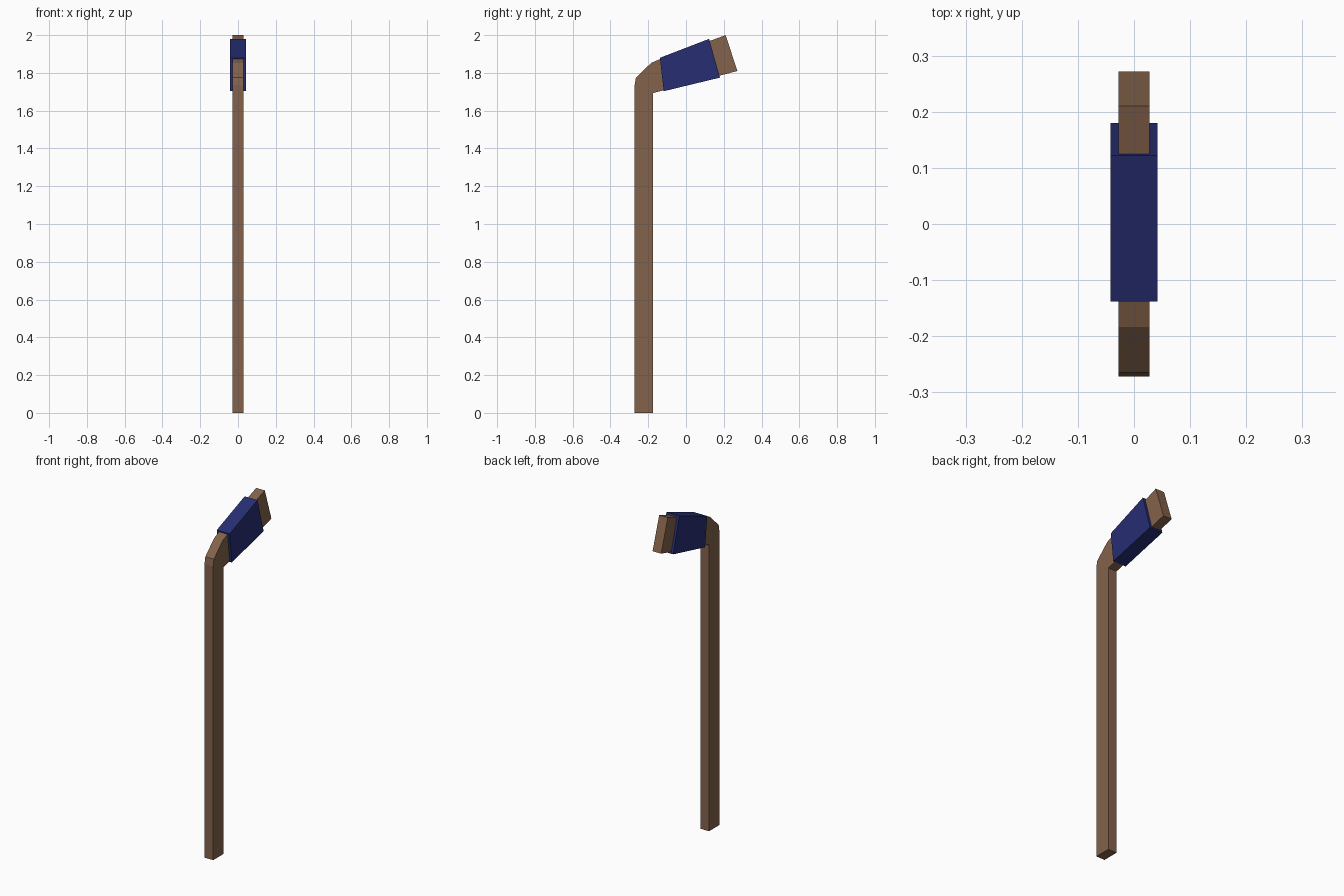
import bpy, bmesh

if "Cube" in bpy.data.objects:
    bpy.data.objects.remove(bpy.data.objects["Cube"])


def material(name, color):
    m = bpy.data.materials.new(name)
    m.diffuse_color = (*color, 1)
    m.use_nodes = True
    m.node_tree.nodes["Principled BSDF"].inputs["Base Color"].default_value = m.diffuse_color
    return m


def extrude_profile(name, profile, half_width, mat):
    """Extrude a (y, z) side profile symmetrically across x."""
    bm = bmesh.new()
    face = bm.faces.new([bm.verts.new((-half_width, y, z)) for y, z in profile])
    res = bmesh.ops.extrude_face_region(bm, geom=[face])
    verts = [g for g in res["geom"] if isinstance(g, bmesh.types.BMVert)]
    bmesh.ops.translate(bm, verts=verts, vec=(2 * half_width, 0, 0))
    bmesh.ops.recalc_face_normals(bm, faces=bm.faces)
    mesh = bpy.data.meshes.new(name)
    bm.to_mesh(mesh)
    bm.free()
    mesh.materials.append(mat)
    obj = bpy.data.objects.new(name, mesh)
    bpy.context.collection.objects.link(obj)
    return obj


wood = material("wood", (0.23, 0.125, 0.07))
tape = material("blue_tape", (0.02, 0.027, 0.17))

# Shaft bending into the flared blade
extrude_profile("stick", [
    (-0.272, 0), (-0.175, 0), (-0.175, 1.693), (0.272, 1.81),
    (0.21, 2.0), (-0.138, 1.873), (-0.184, 1.853),
    (-0.265, 1.775), (-0.272, 1.735)], 0.028, wood)

# Tape wrapped around the blade
extrude_profile("blade_tape", [
    (-0.118, 1.703), (0.18, 1.775), (0.122, 1.98), (-0.138, 1.88)], 0.042, tape)
